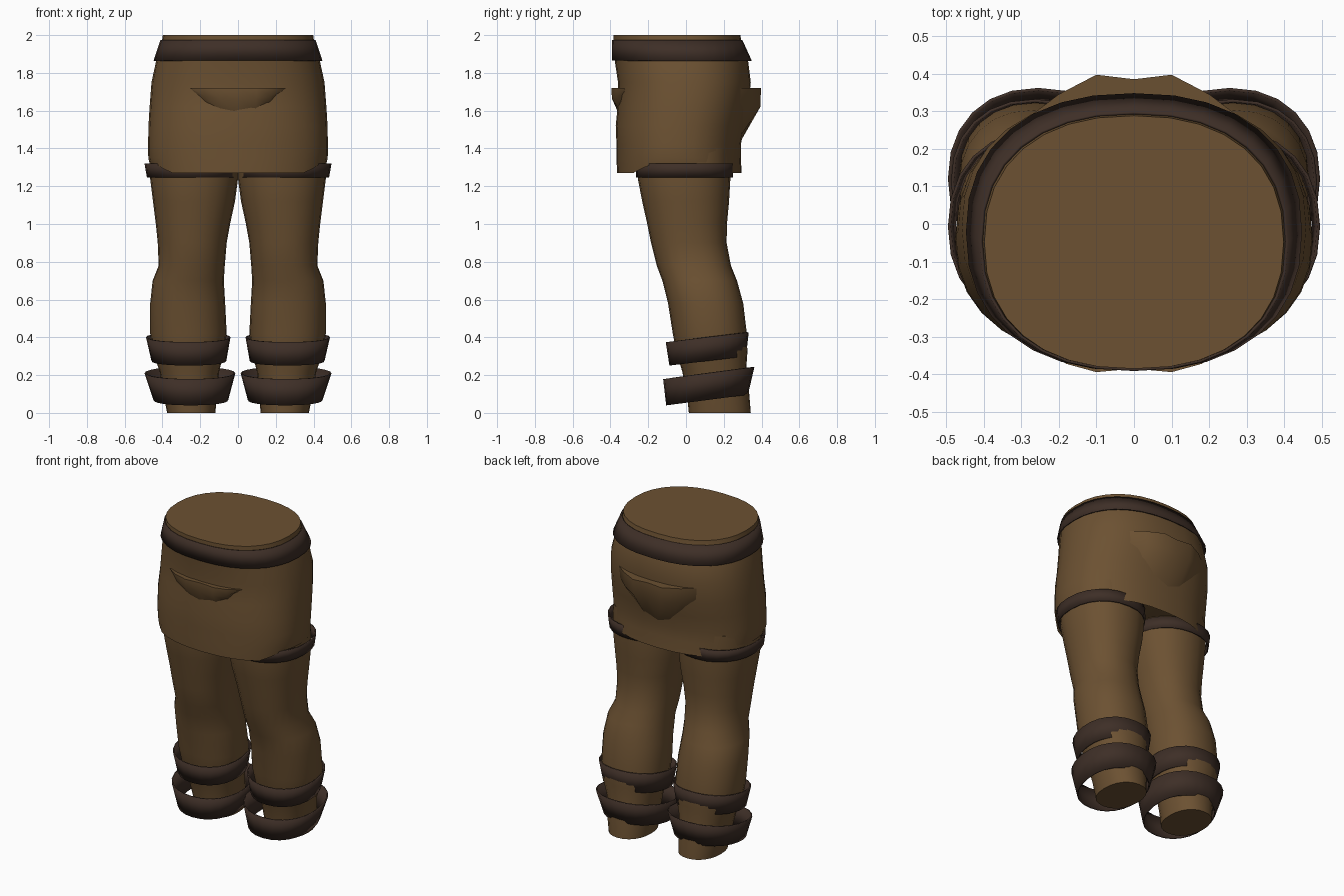
import bpy, bmesh, math
from mathutils import Vector

if "Cube" in bpy.data.objects:
    bpy.data.objects.remove(bpy.data.objects["Cube"])


def make_material(name, rgb):
    m = bpy.data.materials.new(name)
    m.diffuse_color = (*rgb, 1.0)
    m.use_nodes = True
    m.node_tree.nodes["Principled BSDF"].inputs["Base Color"].default_value = m.diffuse_color
    return m


BROWN = make_material("brown cloth", (0.15, 0.083, 0.032))
DARK = make_material("dark leather", (0.048, 0.028, 0.02))


def finish(bm, name, mat, angle=40):
    bmesh.ops.recalc_face_normals(bm, faces=bm.faces)
    me = bpy.data.meshes.new(name)
    bm.to_mesh(me)
    bm.free()
    ob = bpy.data.objects.new(name, me)
    bpy.context.collection.objects.link(ob)
    me.materials.append(mat)
    bpy.ops.object.select_all(action='DESELECT')
    ob.select_set(True)
    bpy.context.view_layer.objects.active = ob
    bpy.ops.object.shade_smooth_by_angle(angle=math.radians(angle))
    return ob


def ring(z, x0, x1, y0, y1, power=2.2, tilt=0.0, n=24):
    """Rounded oval filling the given x and y range; tilt raises the back."""
    cx, cy, rx, ry = (x0 + x1) / 2, (y0 + y1) / 2, (x1 - x0) / 2, (y1 - y0) / 2
    pts = []
    for i in range(n):
        a = 2 * math.pi * i / n
        c, s = math.cos(a), math.sin(a)
        dx = rx * math.copysign(abs(c) ** (2 / power), c)
        dy = ry * math.copysign(abs(s) ** (2 / power), s)
        pts.append(Vector((cx + dx, cy + dy, z + tilt * dy)))
    return pts


def loft(name, rings, mat, cap=True, side=1):
    bm = bmesh.new()
    rows = [[bm.verts.new((p.x * side, p.y, p.z)) for p in r] for r in rings]
    n = len(rows[0])
    for a, b in zip(rows, rows[1:]):
        for i in range(n):
            j = (i + 1) % n
            bm.faces.new((a[i], a[j], b[j], b[i]))
    if cap:
        bm.faces.new(rows[0][::-1])
        bm.faces.new(rows[-1])
    return finish(bm, name, mat)


def band(name, rings, side=1):
    ob = loft(name, rings, DARK, cap=False, side=side)
    mod = ob.modifiers.new("thickness", 'SOLIDIFY')
    mod.thickness = 0.008
    mod.offset = -1
    return ob


# Hips: z, half width, front, back
hips = [(1.27, 0.468, -0.365, 0.295), (1.35, 0.475, -0.368, 0.29),
        (1.42, 0.476, -0.368, 0.29), (1.52, 0.474, -0.372, 0.31),
        (1.62, 0.468, -0.362, 0.33), (1.75, 0.458, -0.36, 0.343),
        (1.87, 0.432, -0.378, 0.328), (1.95, 0.405, -0.385, 0.295),
        (2.0, 0.398, -0.385, 0.288)]
rings = [ring(z, -w, w, f, b, 2.3, n=32) for z, w, f, b in hips]
for p in rings[0]:                      # hem lifts over the outer thighs
    p.z += 0.05 * min(1, max(0, (abs(p.x) - 0.36) / 0.08))
under = [Vector((p.x * 0.95, p.y * 0.95, 1.325)) for p in rings[0]]
loft("hips", [under] + rings, BROWN)

# Waist belt
band("waist_belt", [ring(1.865, -0.447, 0.447, -0.391, 0.348, 2.3, n=32),
                    ring(1.975, -0.41, 0.41, -0.391, 0.298, 2.3, n=32)])

# Legs: z, inner x, outer x, front, back
leg = [(0.0, 0.12, 0.375, 0.015, 0.343), (0.10, 0.11, 0.395, 0.005, 0.335),
       (0.22, 0.10, 0.415, -0.02, 0.318), (0.32, 0.075, 0.45, -0.05, 0.325),
       (0.42, 0.06, 0.465, -0.07, 0.322), (0.58, 0.068, 0.465, -0.095, 0.303),
       (0.70, 0.075, 0.452, -0.125, 0.27), (0.78, 0.07, 0.42, -0.155, 0.238),
       (0.90, 0.06, 0.425, -0.185, 0.215), (1.0, 0.042, 0.435, -0.205, 0.217),
       (1.12, 0.016, 0.45, -0.232, 0.228), (1.24, 0.0, 0.465, -0.255, 0.235),
       (1.4, 0.0, 0.46, -0.26, 0.235)]
for side, word in ((1, "right"), (-1, "left")):
    loft("leg_" + word, [ring(*s) for s in leg], BROWN, side=side)
    band("thigh_band_" + word,
         [ring(1.245, 0.0, 0.482, -0.264, 0.25),
          ring(1.32, 0.0, 0.495, -0.264, 0.25)], side)
    band("shin_cuff_" + word,
         [ring(0.275, 0.062, 0.458, -0.088, 0.318, tilt=0.12),
          ring(0.40, 0.04, 0.487, -0.107, 0.332, tilt=0.12)], side)
    band("ankle_cuff_" + word,
         [ring(0.068, 0.052, 0.448, -0.105, 0.328, tilt=0.13),
          ring(0.21, 0.014, 0.495, -0.121, 0.362, tilt=0.13)], side)


def pocket(name, half):
    """Columns from centre to side: x, wall y, lip y, belly z, lower z, lower y."""
    cols = [(-x, *rest) for x, *rest in half[:0:-1]] + list(half)
    bm = bmesh.new()
    rows = []
    for x, wall, lip, belly, low, low_y in cols:
        rows.append([bm.verts.new(v) for v in (
            (x * 0.9, wall, 1.715), (x, lip, 1.72),
            (x * 0.97, lip * 0.97 + low_y * 0.03, belly), (x * 0.93, low_y, low))])
    for a, b in zip(rows, rows[1:]):
        for i in range(3):
            bm.faces.new((a[i], b[i], b[i + 1], a[i + 1]))
    return finish(bm, name, BROWN, 50)


# Sagging pockets
pocket("front_pocket", [(0, -0.33, -0.385, 1.66, 1.58, -0.355),
                        (0.1, -0.33, -0.394, 1.665, 1.60, -0.35),
                        (0.18, -0.31, -0.372, 1.675, 1.635, -0.335),
                        (0.255, -0.29, -0.325, 1.715, 1.70, -0.30)])
pocket("back_pocket", [(0, 0.30, 0.385, 1.62, 1.43, 0.285),
                       (0.1, 0.29, 0.397, 1.62, 1.46, 0.285),
                       (0.2, 0.25, 0.345, 1.63, 1.53, 0.27),
                       (0.31, 0.18, 0.262, 1.65, 1.59, 0.20),
                       (0.395, 0.12, 0.155, 1.69, 1.64, 0.12)])
